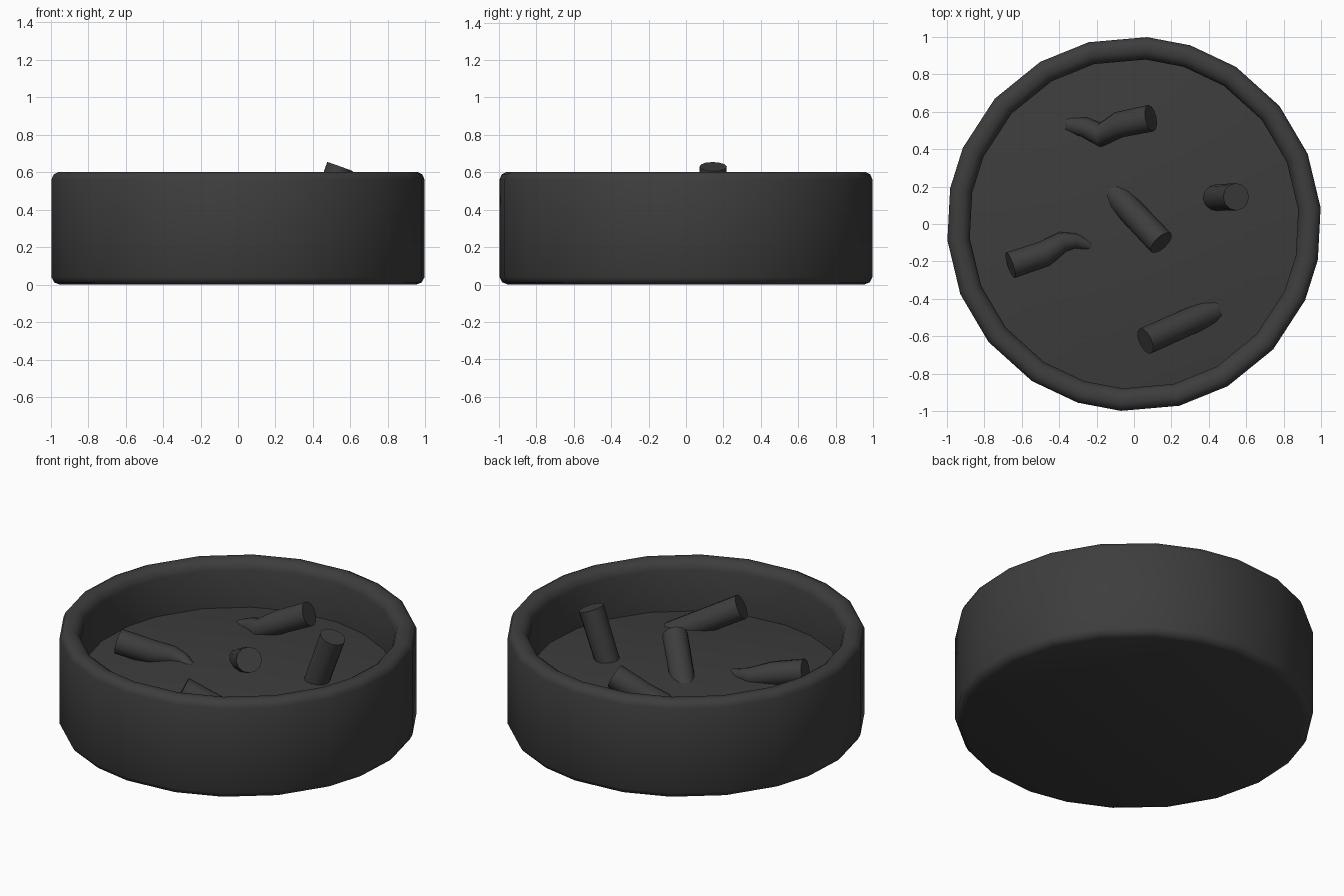
import bpy
import bmesh
from math import cos, sin, radians

if "Cube" in bpy.data.objects:
    bpy.data.objects.remove(bpy.data.objects["Cube"])

GREY = bpy.data.materials.new("dark grey")
GREY.use_nodes = True
GREY.diffuse_color = (0.047, 0.047, 0.047, 1)
GREY.node_tree.nodes["Principled BSDF"].inputs["Base Color"].default_value = GREY.diffuse_color

# Slightly uneven rim corners, repeated with half-turn symmetry
HALF = [86, 72.5, 57, 39, 22, 5, -11, -24, -42, -60, -76]
ANGLES = [radians(a) for a in HALF + [a - 180 for a in HALF]]
INNER = 0.88


def smooth(obj):
    bpy.ops.object.select_all(action="DESELECT")
    obj.select_set(True)
    bpy.context.view_layer.objects.active = obj
    bpy.ops.object.shade_smooth_by_angle(angle=radians(50))


# Floor: a low mound, a little higher at the back right
def floor_height(x, y):
    mound = 0.06 * (1 - (x * x + y * y) / INNER ** 2)
    return 0.303 + mound + 0.013 * (0.82 * y - 0.57 * x)


def ring(bm, radius, height):
    points = [(radius * cos(a), radius * sin(a)) for a in ANGLES]
    return [bm.verts.new((x, y, height(x, y))) for x, y in points]


# Round bowl: rounded foot, straight wall, rolled rim and inner wall
PROFILE = [(0.955, 0.0), (0.985, 0.012), (1.0, 0.04), (1.0, 0.56), (0.988, 0.588),
           (0.96, 0.602), (0.92, 0.598), (0.893, 0.58), (INNER, 0.545)]
bm = bmesh.new()
rings = [ring(bm, r, lambda x, y, z=z: z) for r, z in PROFILE]
rings += [ring(bm, INNER * f, floor_height) for f in (1, 0.8, 0.55, 0.3)]
for a, b in zip(rings, rings[1:]):
    for i in range(len(a)):
        j = (i + 1) % len(a)
        bm.faces.new((a[i], a[j], b[j], b[i]))
bm.faces.new(rings[0])
centre = bm.verts.new((0, 0, floor_height(0, 0)))
for i, vert in enumerate(rings[-1]):
    bm.faces.new((vert, rings[-1][i - 1], centre))
bmesh.ops.recalc_face_normals(bm, faces=bm.faces)
mesh = bpy.data.meshes.new("bowl")
bm.to_mesh(mesh)
bm.free()
mesh.materials.append(GREY)
bowl = bpy.data.objects.new("bowl", mesh)
bpy.context.collection.objects.link(bowl)
smooth(bowl)


# Stub: a tube through (x, y, z, radius) points, its tail sunk in the floor
def stub(name, path):
    curve = bpy.data.curves.new(name, "CURVE")
    curve.dimensions = "3D"
    curve.bevel_depth = 1.0
    curve.bevel_resolution = 4
    curve.use_fill_caps = True
    curve.materials.append(GREY)
    spline = curve.splines.new("POLY")
    spline.points.add(len(path) - 1)
    for point, (x, y, z, r) in zip(spline.points, path):
        point.co = (x, y, z, 1)
        point.radius = r
    obj = bpy.data.objects.new(name, curve)
    bpy.context.collection.objects.link(obj)
    bpy.ops.object.select_all(action="DESELECT")
    obj.select_set(True)
    bpy.context.view_layer.objects.active = obj
    bpy.ops.object.convert(target="MESH")
    smooth(obj)


stub("upright_stub", [(0.545, 0.145, 0.63, 0.073), (0.43, 0.14, 0.31, 0.07)])
stub("centre_stub", [(0.145, -0.10, 0.475, 0.073), (-0.13, 0.19, 0.285, 0.07)])
stub("front_stub", [(0.06, -0.625, 0.47, 0.073), (0.43, -0.46, 0.268, 0.07)])
stub("back_bent_stub", [(0.09, 0.565, 0.49, 0.072), (-0.08, 0.53, 0.41, 0.07),
                        (-0.18, 0.475, 0.355, 0.065), (-0.26, 0.515, 0.335, 0.055),
                        (-0.35, 0.53, 0.305, 0.045)])
stub("left_bent_stub", [(-0.66, -0.22, 0.42, 0.072), (-0.48, -0.16, 0.38, 0.07),
                        (-0.38, -0.095, 0.36, 0.055), (-0.31, -0.09, 0.35, 0.04),
                        (-0.23, -0.12, 0.335, 0.025)])
